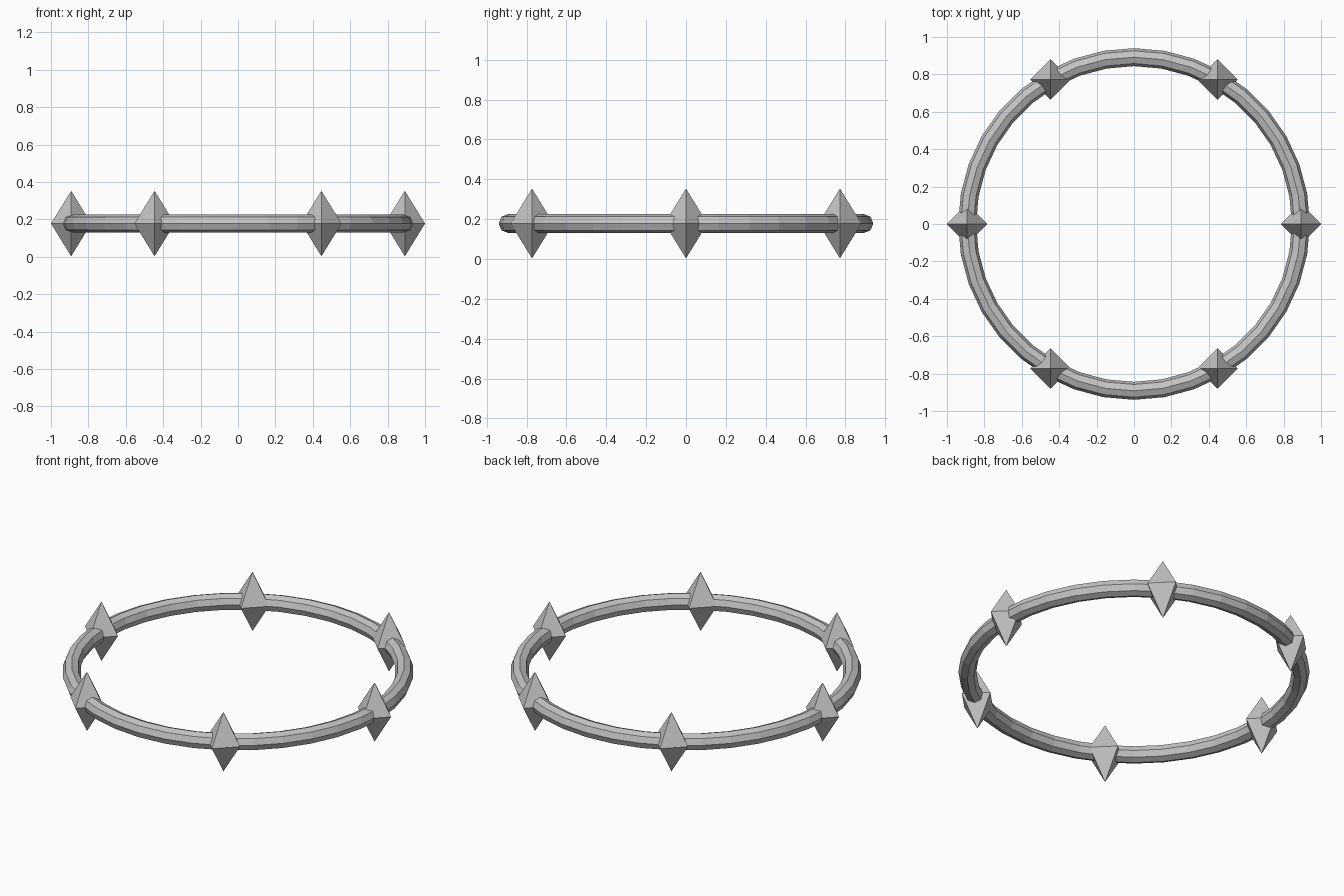
import bpy, bmesh
from math import cos, sin, tau

cube = bpy.data.objects.get("Cube")
if cube:
    bpy.data.objects.remove(cube, do_unlink=True)

RING_R, TUBE_R, MID_Z = 0.892, 0.048, 0.178
SPIKE_R, SPIKE_H = 0.108, 0.175

grey = bpy.data.materials.new("steel_grey")
grey.use_nodes = True
colour = (0.55, 0.55, 0.55, 1)
grey.diffuse_color = colour
grey.node_tree.nodes["Principled BSDF"].inputs["Base Color"].default_value = colour

# Faceted ring with an eight-sided tube
bpy.ops.mesh.primitive_torus_add(major_segments=36, minor_segments=8,
                                 major_radius=RING_R, minor_radius=TUBE_R,
                                 location=(0, 0, MID_Z))
ring = bpy.context.object
ring.name = "ring"
ring.data.materials.append(grey)
ring.data.shade_flat()

# Shared double-pyramid spike: two cones joined at the middle
spike = bpy.data.meshes.new("spike")
bm = bmesh.new()
equator = [bm.verts.new((SPIKE_R * cos(tau * i / 4), SPIKE_R * sin(tau * i / 4), 0))
           for i in range(4)]
top = bm.verts.new((0, 0, SPIKE_H))
bottom = bm.verts.new((0, 0, -SPIKE_H))
for i, a in enumerate(equator):
    b = equator[(i + 1) % 4]
    bm.faces.new((a, b, top))
    bm.faces.new((b, a, bottom))
bm.to_mesh(spike)
bm.free()
spike.materials.append(grey)

# Six spikes spaced evenly, all keeping the same orientation
for i in range(6):
    angle = tau * i / 6
    obj = bpy.data.objects.new(f"spike_{i + 1}", spike)
    obj.location = (RING_R * cos(angle), RING_R * sin(angle), MID_Z)
    bpy.context.collection.objects.link(obj)
